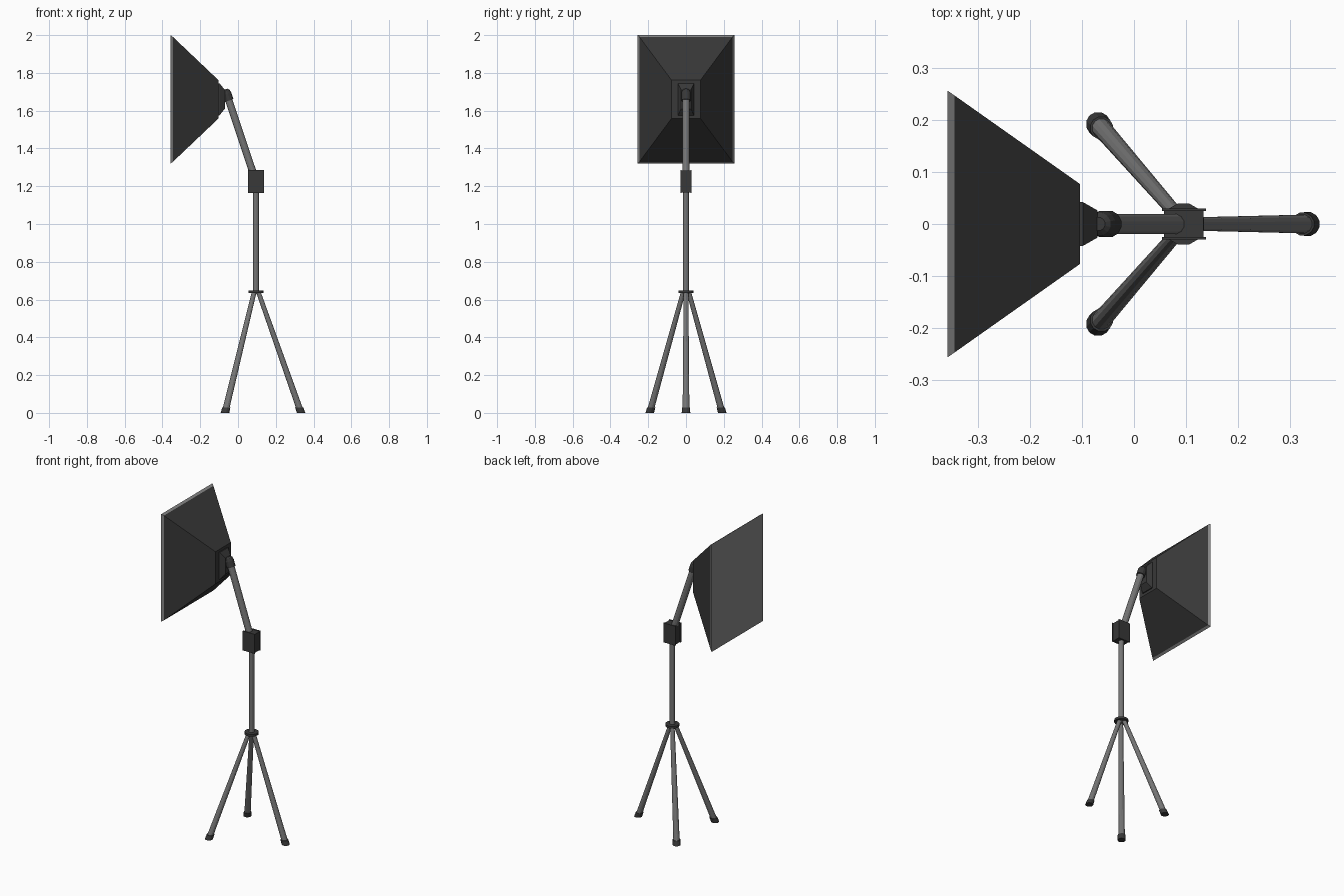
import bpy, bmesh, math
from mathutils import Vector

if "Cube" in bpy.data.objects:
    bpy.data.objects.remove(bpy.data.objects["Cube"])


def material(name, v):
    m = bpy.data.materials.new(name)
    m.diffuse_color = (v, v, v, 1)
    m.use_nodes = True
    m.node_tree.nodes["Principled BSDF"].inputs["Base Color"].default_value = m.diffuse_color
    return m


DARK = material("dark_plastic", 0.04)
METAL = material("grey_metal", 0.18)
PALE = material("pale_fabric", 0.25)


def loft(name, rings, mat, smooth=False):
    """Skin closed rings of equal length and cap both ends."""
    bm = bmesh.new()
    vs = [[bm.verts.new(p) for p in r] for r in rings]
    n = len(vs[0])
    for a, b in zip(vs, vs[1:]):
        for i in range(n):
            j = (i + 1) % n
            bm.faces.new((a[i], a[j], b[j], b[i]))
    bm.faces.new(vs[0][::-1])
    bm.faces.new(vs[-1])
    bmesh.ops.recalc_face_normals(bm, faces=bm.faces)
    me = bpy.data.meshes.new(name)
    bm.to_mesh(me)
    bm.free()
    ob = bpy.data.objects.new(name, me)
    bpy.context.collection.objects.link(ob)
    me.materials.append(mat)
    return ob


def circle(c, r, axis=(0, 0, 1), n=12):
    q = Vector((0, 0, 1)).rotation_difference(Vector(axis))
    return [Vector(c) + q @ Vector((r * math.cos(t), r * math.sin(t), 0))
            for t in (2 * math.pi * (i + 0.5) / n for i in range(n))]


def rect(x, hy, hz, z=1.66):
    return [(x, sy * hy, z + sz * hz) for sy, sz in ((-1, -1), (1, -1), (1, 1), (-1, 1))]


def box(name, x0, x1, y0, y1, z0, z1, mat):
    hy, cy, hz, cz = (y1 - y0) / 2, (y0 + y1) / 2, (z1 - z0) / 2, (z0 + z1) / 2
    ob = loft(name, [rect(x, hy, hz, cz) for x in (x0, x1)], mat)
    ob.location.y = cy
    return ob


# Softbox: diffuser panel, tapered hood and mount
loft("diffuser_panel", [rect(-0.358, 0.256, 0.34), rect(-0.345, 0.247, 0.331)], PALE)
loft("softbox_hood", [rect(-0.345, 0.247, 0.331), rect(-0.104, 0.077, 0.102)], DARK)
loft("softbox_mount", [rect(-0.105, 0.042, 0.085), rect(-0.098, 0.042, 0.085),
                       rect(-0.07, 0.026, 0.05)], DARK)

# Tilted arm with its end cap
low, high = Vector((0.092, 0, 1.235)), Vector((-0.052, 0, 1.665))
d = (high - low).normalized()
loft("tilt_arm", [circle(low, 0.02, d), circle(high, 0.02, d)], METAL)
loft("arm_end_cap", [circle(high + d * h, r, d) for h, r in
                     ((-0.012, 0.026), (0.025, 0.026), (0.042, 0.022), (0.05, 0.013))], DARK)

# Clamp block with two side plates
box("clamp_block", 0.058, 0.134, -0.026, 0.026, 1.166, 1.283, DARK)
for s, side in ((-1, "front"), (1, "back")):
    y0, y1 = sorted((s * 0.025, s * 0.03))
    box("clamp_plate_" + side, 0.054, 0.138, y0, y1, 1.163, 1.286, DARK)

# Pole and collar
loft("pole", [circle((0.095, 0, z), 0.016) for z in (0.63, 1.18)], METAL)
loft("tripod_collar", [circle((0.095, 0, z), 0.041) for z in (0.635, 0.649)], DARK)

# Three splayed legs with flat-bottomed feet
for i, (t, b) in enumerate((((0.107, 0, 0.642), (0.334, 0, 0)),
                            ((0.086, 0.014, 0.642), (-0.069, 0.192, 0)),
                            ((0.086, -0.014, 0.642), (-0.069, -0.192, 0)))):
    t, b = Vector(t), Vector(b)
    at = lambda z: b.lerp(t, z / 0.642)
    loft(f"tripod_leg_{i}", [circle(at(0.02), 0.0185), circle(t, 0.013)], METAL)
    loft(f"tripod_foot_{i}", [circle(b, 0.0235), circle(at(0.028), 0.0225)], DARK)
